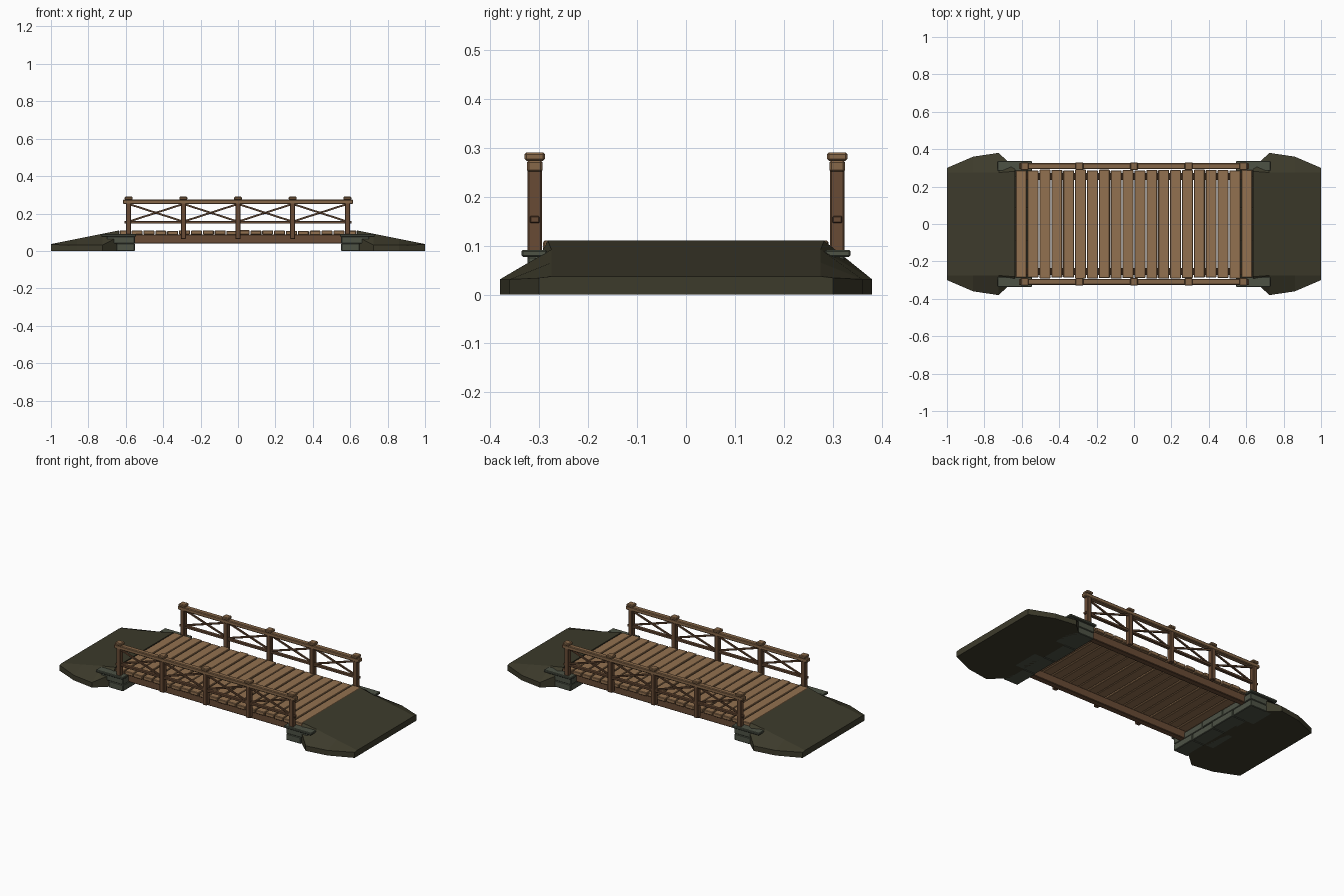
import bpy, bmesh, random
from mathutils import Vector

if "Cube" in bpy.data.objects:
    bpy.data.objects.remove(bpy.data.objects["Cube"])

random.seed(4)


def material(name, rgb):
    m = bpy.data.materials.new(name)
    m.diffuse_color = (*rgb, 1)
    m.use_nodes = True
    m.node_tree.nodes["Principled BSDF"].inputs["Base Color"].default_value = m.diffuse_color
    return m


PLANK = material("plank_wood", (0.29, 0.165, 0.08))
RAIL = material("rail_wood", (0.24, 0.135, 0.065))
POST = material("post_wood", (0.14, 0.07, 0.035))
STONE = material("mossy_stone", (0.075, 0.085, 0.06))
EARTH = material("dark_earth", (0.046, 0.043, 0.024))


def finish(name, bm, mat):
    bmesh.ops.recalc_face_normals(bm, faces=bm.faces)
    me = bpy.data.meshes.new(name)
    bm.to_mesh(me)
    bm.free()
    me.materials.append(mat)
    ob = bpy.data.objects.new(name, me)
    bpy.context.collection.objects.link(ob)
    return ob


def box(name, x, y, z, mat, bevel=0.003):
    """Bevelled box from (min, max) ranges."""
    (x0, x1), (y0, y1), (z0, z1) = sorted(x), sorted(y), sorted(z)
    bm = bmesh.new()
    bmesh.ops.create_cube(bm, size=1)
    for v in bm.verts:
        v.co = ((x0 + x1) / 2 + v.co.x * (x1 - x0),
                (y0 + y1) / 2 + v.co.y * (y1 - y0),
                (z0 + z1) / 2 + v.co.z * (z1 - z0))
    if bevel:
        bmesh.ops.bevel(bm, geom=bm.edges[:], offset=bevel, segments=1, affect='EDGES')
    return finish(name, bm, mat)


def strut(name, a, b, width, mat):
    """Square bar from point a to point b."""
    a, b = Vector(a), Vector(b)
    ob = box(name, (-(b - a).length / 2, (b - a).length / 2),
             (-width / 2, width / 2), (-width / 2, width / 2), mat, 0.001)
    ob.location = (a + b) / 2
    ob.rotation_mode = 'QUATERNION'
    ob.rotation_quaternion = Vector((1, 0, 0)).rotation_difference(b - a)
    return ob


# deck planks with narrow gaps and slightly uneven tops
N, L = 20, 1.27
pitch = L / N
for i in range(N):
    x = -L / 2 + i * pitch
    ends = [0.289 + random.uniform(-0.004, 0.003) for _ in range(2)]
    top = 0.109 + random.uniform(-0.002, 0.002)
    box("deck_plank", (x + 0.0025, x + pitch - 0.0025), (-ends[0], ends[1]),
        (top - 0.022, top), PLANK)

POSTS = [-0.585, -0.292, 0, 0.292, 0.585]
for s in (-1, 1):
    # long beam under the deck edge
    box("side_beam", (-0.60, 0.60), (s * 0.235, s * 0.272), (0.04, 0.087), POST)
    # posts with caps
    for i, x in enumerate(POSTS):
        base = 0.088 if i in (0, 4) else 0.064
        box("railing_post", (x - 0.014, x + 0.014), (s * 0.294, s * 0.324), (base, 0.274), POST)
        box("post_cap", (x - 0.021, x + 0.021), (s * 0.288, s * 0.33), (0.273, 0.29), RAIL, 0.004)
    # horizontal rails
    box("top_rail", (-0.615, 0.615), (s * 0.293, s * 0.325), (0.25, 0.274), RAIL, 0.004)
    box("lower_rail", (-0.608, 0.608), (s * 0.299, s * 0.319), (0.146, 0.16), POST, 0.002)
    # crossed braces in each bay
    for a, b in zip(POSTS, POSTS[1:]):
        for z0, z1, dy in ((0.16, 0.248, 0.304), (0.248, 0.16, 0.314)):
            strut("cross_brace", (a + 0.01, s * dy, z0), (b - 0.01, s * dy, z1), 0.01, POST)

# ramp stations: x, crest half width, crest height, base half width, skirt height
STATIONS = [(0.635, 0.282, 0.11, 0.30, 0.078), (0.725, 0.275, 0.092, 0.38, 0.031),
            (0.86, 0.275, 0.065, 0.36, 0.031), (1.0, 0.275, 0.037, 0.30, 0.034)]
for e in (-1, 1):
    # earth ramp lofted through the stations
    bm = bmesh.new()
    rings = []
    for x, cw, cz, bw, bz in STATIONS:
        prof = [(-bw, 0), (-bw, bz), (-cw, cz), (cw, cz), (bw, bz), (bw, 0)]
        rings.append([bm.verts.new((e * x, y, z)) for y, z in prof])
    for r, q in zip(rings, rings[1:]):
        for k in range(6):
            bm.faces.new((r[k], r[(k + 1) % 6], q[(k + 1) % 6], q[k]))
    bm.faces.new(rings[0])
    bm.faces.new(rings[-1])
    finish("earth_ramp", bm, EARTH)

    # abutment wall in two staggered courses
    for course, (z0, z1) in enumerate(((0, 0.039), (0.04, 0.078))):
        cuts = [-0.325, -0.17, 0.0, 0.17, 0.325] if course == 0 else \
               [-0.325, -0.25, -0.085, 0.085, 0.25, 0.325]
        for i, (a, b) in enumerate(zip(cuts, cuts[1:])):
            depth = 0.65 + (0.05 if (i + course) % 2 else 0)
            face = 0.552 + 0.003 * (i % 2)
            box("abutment_block", (e * face, e * depth), (a + 0.001, b - 0.001), (z0, z1), STONE)
    # flat coping stone below each end post
    for s in (-1, 1):
        box("coping_stone", (e * 0.545, e * 0.73), (s * 0.284, s * 0.336), (0.077, 0.091), STONE)
